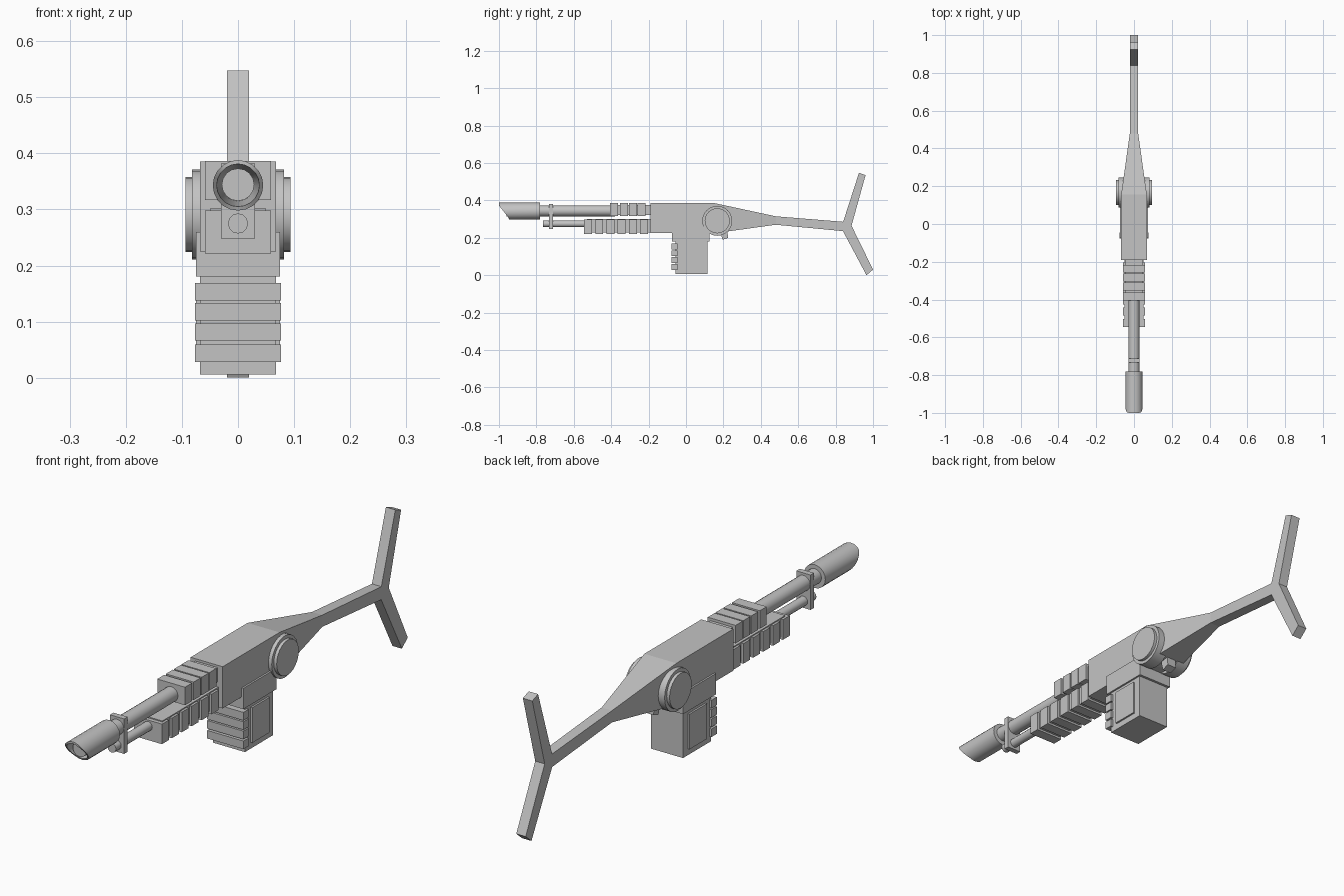
import bpy, bmesh, math
from mathutils import Matrix, Vector

if "Cube" in bpy.data.objects:
    bpy.data.objects.remove(bpy.data.objects["Cube"])

GREY = (0.55, 0.55, 0.55, 1)
mat = bpy.data.materials.new("plain_grey")
mat.use_nodes = True
mat.diffuse_color = GREY
mat.node_tree.nodes["Principled BSDF"].inputs["Base Color"].default_value = GREY


def finish(name, bm, smooth=False):
    bmesh.ops.recalc_face_normals(bm, faces=bm.faces)
    mesh = bpy.data.meshes.new(name)
    bm.to_mesh(mesh)
    bm.free()
    mesh.materials.append(mat)
    obj = bpy.data.objects.new(name, mesh)
    bpy.context.collection.objects.link(obj)
    if smooth:
        bpy.ops.object.select_all(action="DESELECT")
        obj.select_set(True)
        bpy.context.view_layer.objects.active = obj
        bpy.ops.object.shade_smooth_by_angle(angle=math.radians(35))
    return obj


def add_box(bm, half, y, z):
    """Box centred on x = 0, with y and z ranges."""
    centre = Vector((0, sum(y) / 2, sum(z) / 2))
    size = (2 * half, y[1] - y[0], z[1] - z[0], 1)
    bmesh.ops.create_cube(bm, size=1, matrix=Matrix.Translation(centre) @ Matrix.Diagonal(size))


def boxes(name, items):
    bm = bmesh.new()
    for item in items:
        add_box(bm, *item)
    return finish(name, bm)


def loft(name, rings, smooth=False, closed=False):
    """Skin a row of matching rings; cap the ends unless the row is closed."""
    bm = bmesh.new()
    rows = [[bm.verts.new(p) for p in ring] for ring in rings]
    pairs = list(zip(rows, rows[1:]))
    if closed:
        pairs.append((rows[-1], rows[0]))
    else:
        bm.faces.new(rows[0])
        bm.faces.new(rows[-1])
    for a, b in pairs:
        for i in range(len(a)):
            j = (i + 1) % len(a)
            bm.faces.new((a[i], a[j], b[j], b[i]))
    return finish(name, bm, smooth)


def circle(radius, n):
    return [(radius * math.cos(2 * math.pi * i / n), radius * math.sin(2 * math.pi * i / n))
            for i in range(n)]


def rod(name, radius, y0, y1, z, n=16):
    loft(name, [[(a, y, z + b) for a, b in circle(radius, n)] for y in (y0, y1)], True)


def extrude(name, half, profile):
    loft(name, [[(x, y, z) for y, z in profile] for x in (-half, half)])


# Receiver running into the tapered stock: y, top, bottom, half width
sections = [(-0.19, 0.385, 0.225, 0.068), (0.155, 0.385, 0.225, 0.068),
            (0.48, 0.315, 0.27, 0.022), (0.85, 0.285, 0.235, 0.02)]
loft("receiver_and_stock", [[(-w, y, t), (w, y, t), (w, y, b), (-w, y, b)]
                            for y, t, b, w in sections])

# Forked shoulder rest
extrude("shoulder_fork", 0.02, [(0.84, 0.285), (0.925, 0.548), (0.96, 0.535), (0.885, 0.265),
                                (1.0, 0.03), (0.965, 0), (0.84, 0.235)])

# Trigger
extrude("trigger", 0.02, [(0.18, 0.25), (0.195, 0.19), (0.225, 0.2), (0.22, 0.25)])

# Round side hubs
for side, sign in (("left", 1), ("right", -1)):
    for part, radius, x0, x1 in (("hub_ring", 0.08, 0.03, 0.082), ("hub_cap", 0.067, 0.08, 0.094)):
        loft(f"{side}_{part}", [[(sign * x, 0.167 + a, 0.291 + b) for a, b in circle(radius, 24)]
                                for x in (x0, x1)], True)

# Magazine well and magazine
boxes("magazine_well", [(0.075, (-0.075, 0.125), (0.18, 0.26))])
boxes("magazine", [(0.068, (-0.055, 0.115), (0.006, 0.2))])
boxes("magazine_ribs", [(0.077, (-0.077, -0.045), (z, z + 0.031))
                        for z in (0.028, 0.066, 0.102, 0.138)])
boxes("magazine_side_panels", [(0.075, (-0.02, 0.085), (0.03, 0.165))])

# Upper and lower ribbed fore-ends
boxes("upper_core", [(0.047, (-0.4, -0.18), (0.322, 0.376))])
boxes("upper_ribs", [(0.059, (y, y + 0.042), (0.317, 0.386))
                     for y in (-0.405, -0.353, -0.305, -0.258)])
boxes("lower_core", [(0.05, (-0.53, -0.18), (0.229, 0.302))])
boxes("lower_ribs", [(0.059, (-0.545 + i * 0.06, -0.503 + i * 0.06), (0.221, 0.298))
                     for i in range(6)])

# Barrel, lower rod and the clamp that joins them
rod("barrel", 0.029, -0.96, -0.38, 0.344)
rod("lower_rod", 0.018, -0.765, -0.5, 0.275, 12)
boxes("barrel_clamp", [(0.03, (-0.733, -0.712), (0.248, 0.382))])


# Hollow muzzle, cut at a slant below
def muzzle_ring(radius, front):
    return [(a, -1 + 0.055 * min(1, max(0, (0.03 - b) / 0.07)) if front else -0.78, 0.343 + b)
            for a, b in circle(radius, 20)]


loft("muzzle", [muzzle_ring(0.045, False), muzzle_ring(0.045, True),
                muzzle_ring(0.038, True), muzzle_ring(0.028, False)], True, True)
